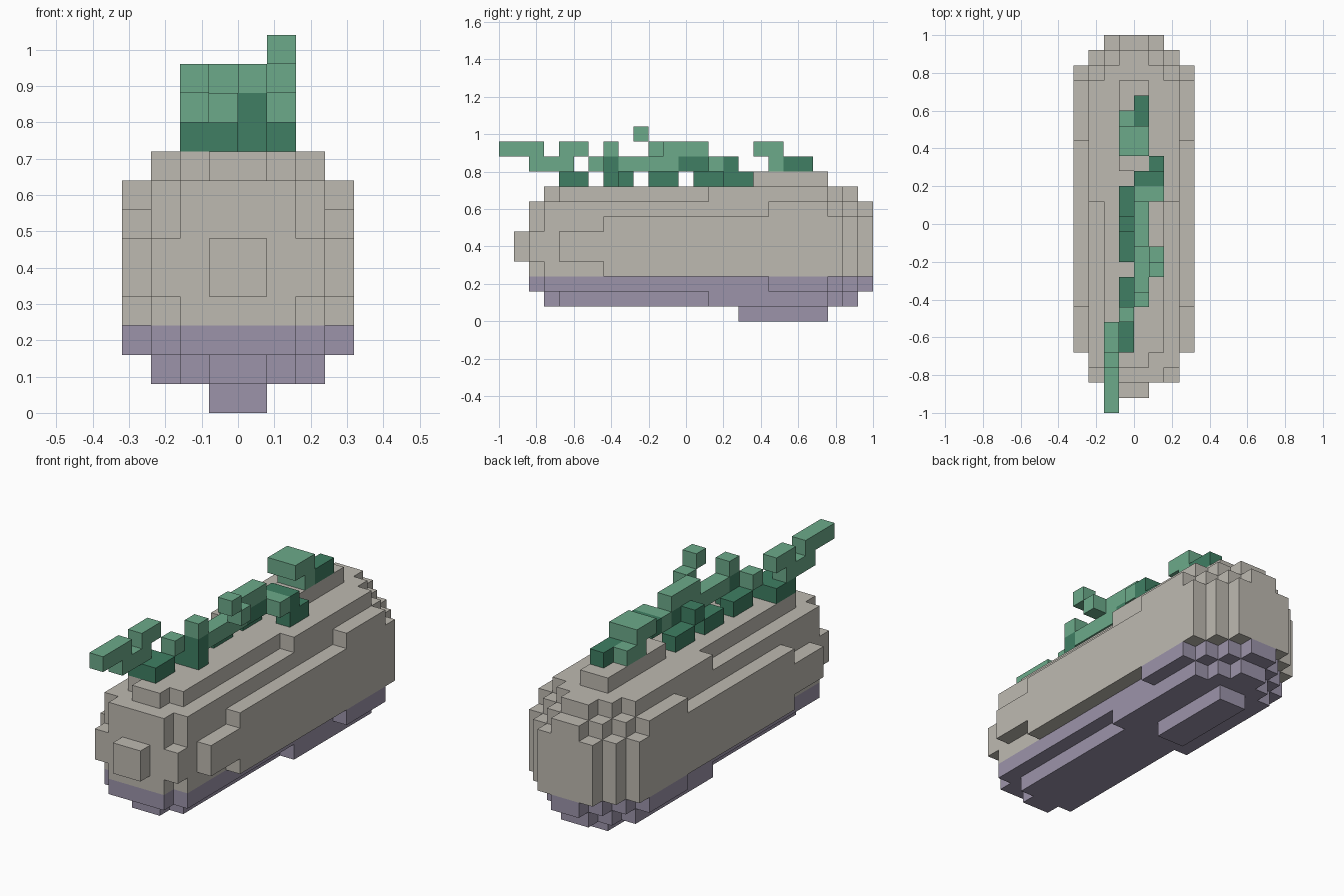
import bpy, bmesh, math

U = 0.08  # size of one block

cube = bpy.data.objects.get("Cube")
if cube:
    bpy.data.objects.remove(cube)


def material(name, rgb):
    m = bpy.data.materials.new(name)
    m.use_nodes = True
    col = (*rgb, 1.0)
    m.diffuse_color = col
    bsdf = next(n for n in m.node_tree.nodes if n.type == 'BSDF_PRINCIPLED')
    bsdf.inputs["Base Color"].default_value = col
    bsdf.inputs["Roughness"].default_value = 0.9
    return m


beige = material("beige", (0.515, 0.491, 0.440))
purple = material("dusty purple", (0.332, 0.296, 0.402))
light_green = material("light green", (0.150, 0.402, 0.254))
dark_green = material("dark green", (0.050, 0.212, 0.125))


def bar(cells, x, width, y, length, z, mat):
    """Add a bar one block high, in block units."""
    for i in range(x, x + width):
        for j in range(y, y + length):
            cells[(i, j, z)] = mat


def build(name, cells, mats):
    """Make the outer skin of a set of blocks, one material index per block."""
    bm = bmesh.new()
    verts = {}

    def vert(p):
        if p not in verts:
            verts[p] = bm.verts.new((p[0] * U, p[1] * U - 1.0, p[2] * U))
        return verts[p]

    for c, mat in cells.items():
        for axis in range(3):
            for side in (0, 1):
                n = list(c)
                n[axis] += 2 * side - 1
                if tuple(n) in cells:
                    continue
                ring = []
                for da, db in ((0, 0), (1, 0), (1, 1), (0, 1)):
                    p = list(c)
                    p[axis] += side
                    p[(axis + 1) % 3] += da
                    p[(axis + 2) % 3] += db
                    ring.append(vert(tuple(p)))
                if side == 0:
                    ring.reverse()
                bm.faces.new(ring).material_index = mat
    # Merge the block faces into large flat faces
    bmesh.ops.dissolve_limit(bm, angle_limit=math.radians(1), verts=bm.verts[:],
                             edges=bm.edges[:], delimit={'MATERIAL'})
    mesh = bpy.data.meshes.new(name)
    bm.to_mesh(mesh)
    bm.free()
    for m in mats:
        mesh.materials.append(m)
    bpy.context.collection.objects.link(bpy.data.objects.new(name, mesh))


# Rounded body: layers out from the mid height, mirrored above and below.
# Each layer lists the (y start, y end) of bars that widen by one block a side.
LAYERS = [
    [(1, 25), (2, 25), (2, 24), (4, 23)],
    [(2, 25), (2, 25), (3, 24), (7, 23)],
    [(2, 25), (2, 24), (3, 23), (18, 22)],
    [(3, 24), (4, 23), (14, 22)],
    [(16, 22)],
]
body = {}
for step, spans in enumerate(LAYERS):
    for half, (y0, y1) in enumerate(spans, 1):
        for z in (5 + step, 4 - step):
            # the lowest three blocks are the purple belly
            bar(body, -half, 2 * half, y0, y1 - y0, z, 1 if z < 3 else 0)
build("body", body, [beige, purple])

# Vine along the back, as bars of (x, width, y, length, z)
STEMS = [
    # front tendril
    (-2, 1, 0, 3, 11), (-2, 1, 2, 3, 10), (-2, 1, 4, 2, 11),
    # middle stem
    (-1, 1, 6, 1, 10), (0, 1, 7, 1, 11), (0, 1, 8, 4, 10), (0, 1, 11, 3, 11),
    # side shoot
    (1, 1, 10, 1, 11), (1, 1, 9, 1, 12), (0, 2, 14, 1, 10),
    # rear sprout
    (-1, 2, 17, 2, 11), (-1, 2, 18, 2, 10),
]
LEAVES = [
    # front clump
    (-2, 2, 4, 2, 9), (-1, 1, 7, 2, 9), (0, 1, 7, 1, 9), (0, 1, 7, 1, 10),
    # middle clump
    (-1, 1, 10, 2, 9), (-1, 2, 12, 1, 10), (-1, 1, 13, 2, 9), (0, 1, 13, 1, 10),
    # rear clump
    (0, 2, 15, 1, 10), (1, 1, 15, 2, 9), (0, 1, 19, 2, 10),
]
vine = {}
for mat, bars in enumerate((STEMS, LEAVES)):
    for b in bars:
        bar(vine, *b, mat)
build("vine", vine, [light_green, dark_green])
